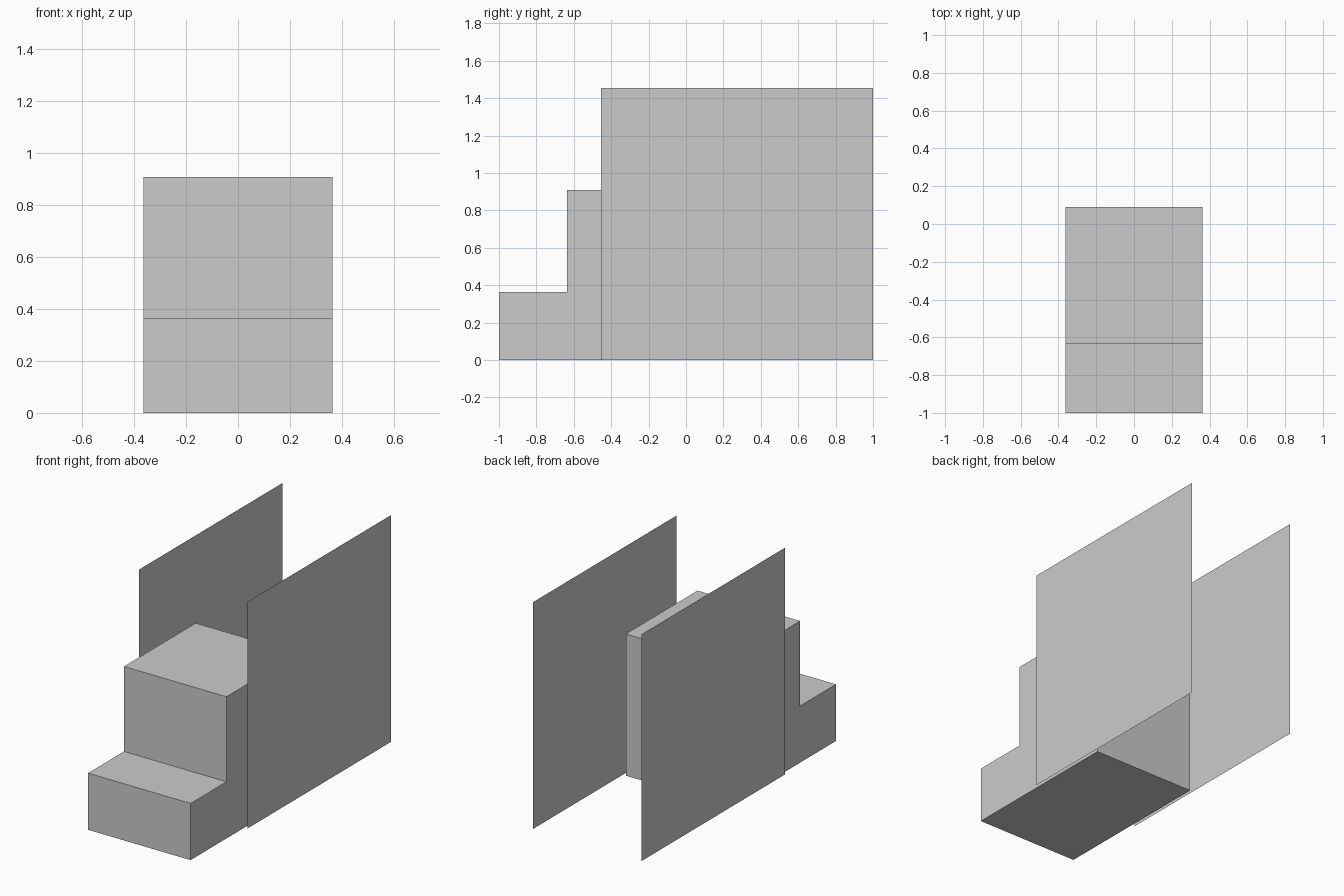
import bpy
import bmesh

if "Cube" in bpy.data.objects:
    bpy.data.objects.remove(bpy.data.objects["Cube"])

U = 2 / 11  # design unit


def make_prism(name, profile, x0, depth):
    """Flat polygon in the y-z plane, swept along x when depth is non-zero."""
    bm = bmesh.new()
    face = bm.faces.new([bm.verts.new((x0, y, z)) for y, z in profile])
    if depth:
        swept = bmesh.ops.extrude_face_region(bm, geom=[face], use_keep_orig=True)
        moved = [v for v in swept["geom"] if isinstance(v, bmesh.types.BMVert)]
        bmesh.ops.translate(bm, verts=moved, vec=(depth, 0, 0))
        bmesh.ops.recalc_face_normals(bm, faces=bm.faces)
    mesh = bpy.data.meshes.new(name)
    bm.to_mesh(mesh)
    bm.free()
    obj = bpy.data.objects.new(name, mesh)
    bpy.context.collection.objects.link(obj)
    return obj


# Stepped block: low front step and tall rear step in one solid
front, riser, back = -1.0, -1 + 2 * U, -1 + 6 * U
low, high = 2 * U, 5 * U
make_prism("stepped_block",
           [(front, 0), (front, low), (riser, low), (riser, high), (back, high), (back, 0)],
           -2 * U, 4 * U)

# Thin side panels standing just clear of the block
panel_front, panel_top = -1 + 3 * U, 8 * U
outline = [(panel_front, 0), (1, 0), (1, panel_top), (panel_front, panel_top)]
make_prism("right_panel", outline, 0.385, 0)
make_prism("left_panel", outline[::-1], -0.385, 0)
